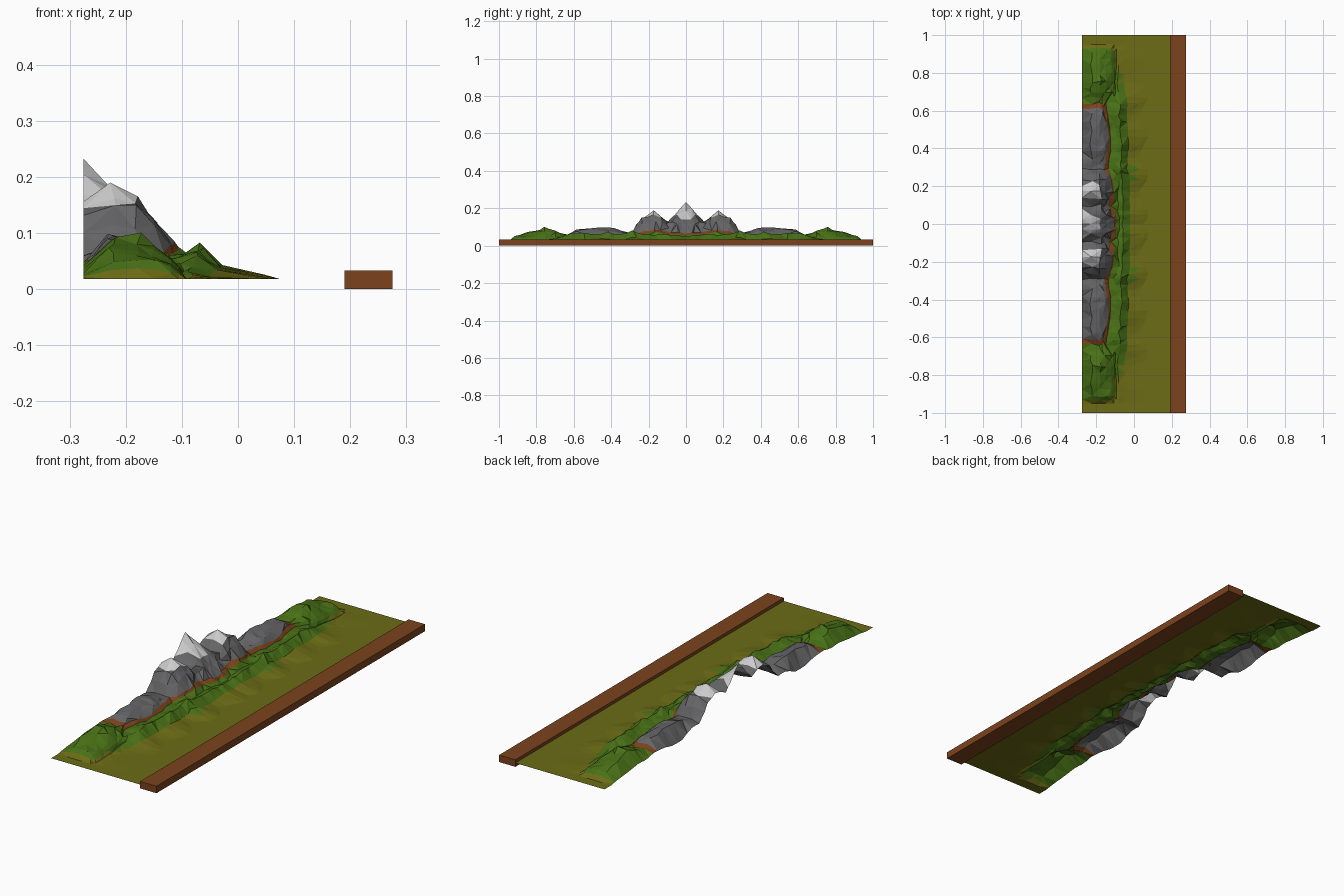
import bpy, bmesh, math, random

if "Cube" in bpy.data.objects:
    bpy.data.objects.remove(bpy.data.objects["Cube"])
random.seed(4)


def material(name, r, g, b):
    m = bpy.data.materials.new(name)
    m.diffuse_color = (r, g, b, 1)
    m.use_nodes = True
    m.node_tree.nodes["Principled BSDF"].inputs["Base Color"].default_value = m.diffuse_color
    return m


MEADOW, GREEN, SOIL, ROCK, SNOW = range(5)
mats = [material("meadow", .15, .15, .008), material("hill_green", .065, .165, .008),
        material("soil", .2, .055, .012), material("rock", .13, .13, .135),
        material("snow", .55, .55, .55)]
BASE, BACK, EDGE = .018, -.275, .19

# Cross-sections: y, back height, two shoulder heights, foot x/z, ridge x/z
stations = [
    (.00, .232, .185, .14, -.110, .065, -.060, .050),
    (.05, .170, .165, .14, -.115, .075, -.060, .055),
    (.10, .130, .125, .12, -.130, .070, -.060, .060),
    (.17, .160, .185, .165, -.120, .085, -.060, .055),
    (.23, .130, .150, .145, -.125, .080, -.060, .062),
    (.29, .060, .070, .065, -.155, .060, -.075, .078),
    (.35, .060, .085, .080, -.150, .060, -.070, .060),
    (.42, .030, .095, .085, -.135, .060, -.065, .070),
    (.50, .030, .100, .090, -.140, .055, -.070, .058),
    (.58, .050, .088, .080, -.155, .060, -.075, .070),
    (.64, .050, .056, .056, -.160, .055, -.070, .060),
    (.70, .040, .080, .080, -.130, .060, -.085, .042),
    (.75, .040, .097, .095, -.125, .055, -.090, .032),
    (.84, .030, .070, .070, -.120, .045, -.080, .026),
    (.91, .025, .050, .055, -.120, .040, -.080, .022),
    (.95, .018, .018, .018, -.120, .018, -.080, .018),
    (1.0, .018, .018, .018, -.120, .018, -.080, .018),
]


def profile(s):
    """Terrain cross-section from the cut back edge to the road edge."""
    y, c0, c1, c2, xf, zf, xr, zr = s
    spur = .5 + .5 * math.sin(y * 30)
    low = BASE + (zr - BASE) * (.25 + .25 * spur)
    return [(BACK, c0), (-.225, c1), (-.178, c2),
            ((-.178 + xf) / 2, c2 * .55 + zf * .45),
            (xf, zf), (xf + .015, max(BASE, zf - .012)),
            ((xf + xr) / 2 + .008, max(BASE, min(zf, zr) - .006)),
            (xr, zr), (xr + .038, low),
            (xr + .07 + .045 * spur, BASE + (low - BASE) * .3),
            (.03 + .045 * spur, BASE), (EDGE, BASE)]


# Terrain: loft the cross-sections with a little roughness, then mirror it
rows = []
for a, b in zip(stations, stations[1:]):
    rows += [a, tuple((p + q) / 2 for p, q in zip(a, b))]
rows.append(stations[-1])

bm = bmesh.new()
grid = []
for i, s in enumerate(rows):
    line = []
    for j, (x, z) in enumerate(profile(s)):
        y = s[0]
        rough = min(1, max(0, (z - BASE) / .05))
        if 0 < i < len(rows) - 1:
            y += random.uniform(-.009, .009) * rough
        if 0 < j < 10:
            x += random.uniform(-.008, .008) * rough
        z += random.uniform(-.006, .006) * rough * (j < 9 and i > 0)
        line.append(bm.verts.new((x, y, z)))
    grid.append(line)

for i in range(len(grid) - 1):
    for j in range(len(grid[0]) - 1):
        a, b, c, d = grid[i][j], grid[i][j + 1], grid[i + 1][j + 1], grid[i + 1][j]
        tris = [(a, b, c), (a, c, d)] if (i + j) % 2 else [(a, b, d), (b, c, d)]
        for t in tris:
            f = bm.faces.new(t)
            mid = f.calc_center_median()
            if j >= 9 or mid.z < .026 and j > 3 or mid.y > .93:
                k = MEADOW
            elif j >= 5:
                k = GREEN if j < 8 or mid.z > .034 else MEADOW
            elif mid.y > .645:
                k = GREEN
            elif j == 4 or mid.y > .615:
                k = SOIL
            else:
                k = SNOW if mid.z > .152 and j < 2 else ROCK
            f.material_index = k
bm.normal_update()
mesh = bpy.data.meshes.new("mountain_terrain")
bm.to_mesh(mesh)
bm.free()
terrain = bpy.data.objects.new("mountain_terrain", mesh)
bpy.context.collection.objects.link(terrain)
for m in mats:
    mesh.materials.append(m)
mirror = terrain.modifiers.new("mirror", "MIRROR")
mirror.use_axis = (False, True, False)

# Front border beam
bpy.ops.mesh.primitive_cube_add(size=1, location=(.2325, 0, .0165))
beam = bpy.context.object
beam.name = "border_beam"
beam.scale = (.085, 2, .033)
beam.data.materials.append(mats[SOIL])
